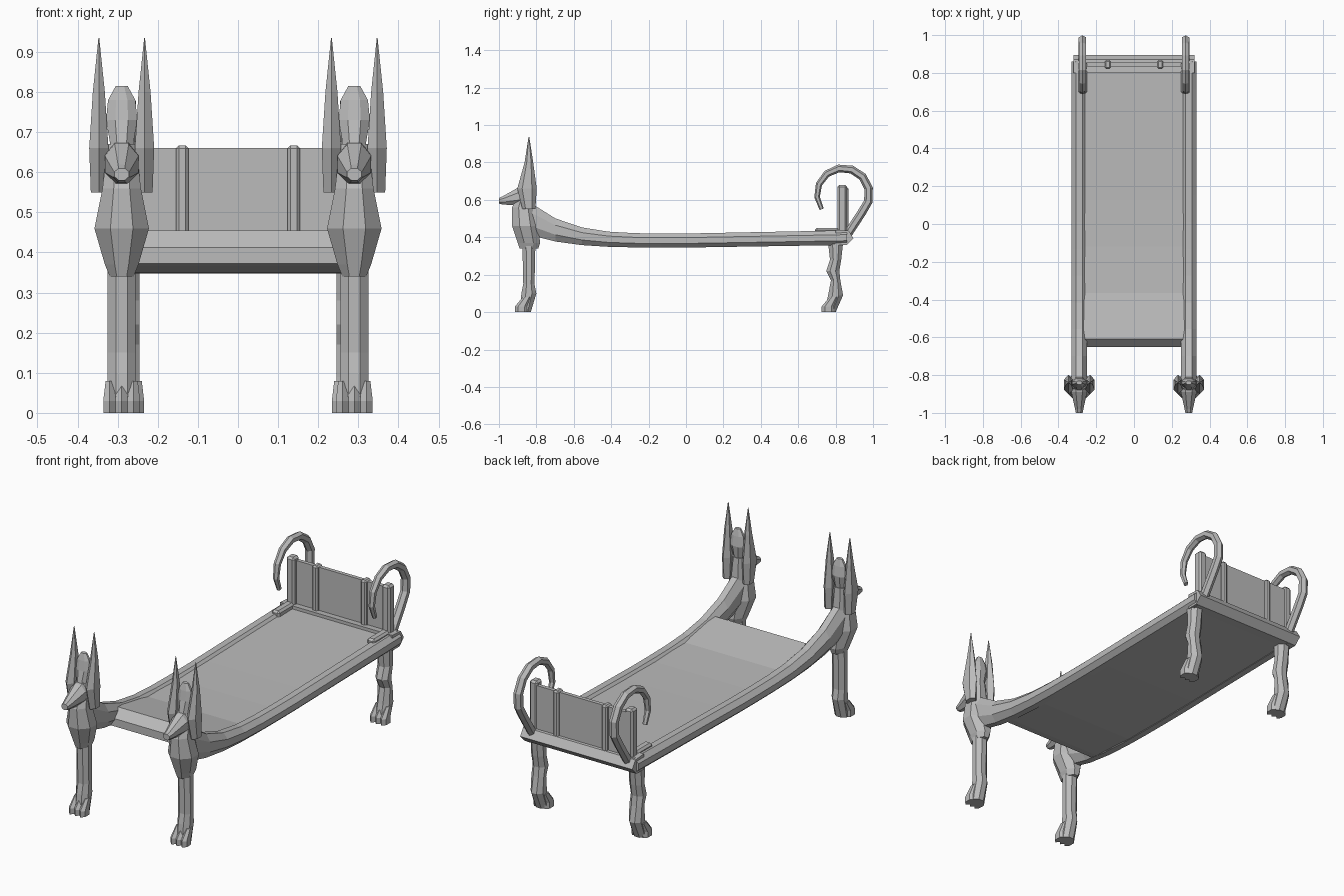
import bpy, bmesh, math
from mathutils import Vector

default_cube = bpy.data.objects.get("Cube")
if default_cube:
    bpy.data.objects.remove(default_cube)

stone = bpy.data.materials.new("pale_grey")
stone.use_nodes = True
stone.diffuse_color = (.5, .5, .5, 1)
stone.node_tree.nodes["Principled BSDF"].inputs["Base Color"].default_value = stone.diffuse_color

SIDE = .29    # distance of each animal from the centre line
FRONT = -.84  # front legs, chest and head
BACK = .8     # back legs


def finish(name, bm, mirror):
    bmesh.ops.recalc_face_normals(bm, faces=bm.faces)
    mesh = bpy.data.meshes.new(name)
    bm.to_mesh(mesh)
    bm.free()
    mesh.materials.append(stone)
    part = bpy.data.objects.new(name, mesh)
    bpy.context.collection.objects.link(part)
    if mirror:
        part.modifiers.new("other_side", "MIRROR")
    return part


def skin(name, rings, mirror=True):
    """Join equal rings of points into a closed tube."""
    bm = bmesh.new()
    loops = [[bm.verts.new(point) for point in ring] for ring in rings]
    for lower, upper in zip(loops, loops[1:]):
        for i in range(len(lower)):
            bm.faces.new((lower[i - 1], lower[i], upper[i], upper[i - 1]))
    bm.faces.new(loops[0])
    bm.faces.new(loops[-1])
    return finish(name, bm, mirror)


def polygon(sides, width, depth):
    """Regular outline with flat sides, stretched to the half sizes."""
    reach = 1 / math.cos(math.pi / sides)
    turns = [math.tau * (i + .5) / sides for i in range(sides)]
    return [(width * reach * math.cos(t), depth * reach * math.sin(t)) for t in turns]


def upright(name, sections, x=SIDE, sides=8):
    """Sections are (height, y, half width, half depth)."""
    return skin(name, [[(x + u, y + v, z) for u, v in polygon(sides, width, depth)]
                       for z, y, width, depth in sections])


def lying(name, sections, x=SIDE, sides=8):
    """Sections are (y, height, half width, half thickness)."""
    return skin(name, [[(x + u, y, z + v) for u, v in polygon(sides, width, depth)]
                       for y, z, width, depth in sections])


def box(name, low, high, bevel=0, mirror=False):
    bm = bmesh.new()
    bmesh.ops.create_cube(bm, size=1)
    low, high = Vector(low), Vector(high)
    for vert in bm.verts:
        vert.co = (low + high) / 2 + vert.co * (high - low)
    part = finish(name, bm, mirror)
    if bevel:
        edge = part.modifiers.new("soft_edge", "BEVEL")
        edge.width = bevel
        edge.segments = 1
    return part


def spread(start, end, steps):
    return [start + (end - start) * i / steps for i in range(steps + 1)]


def rise(y):
    """The bed lifts steeply to the front and gently to the back."""
    return .34 * y ** 4 if y < 0 else .02 * y


def rail_top(y):
    return .42 + rise(y)


def rail_bottom(y):
    return .345 + rise(y) * (.4 if y < 0 else .8)


# Side rails sweeping up into the necks
lying("side_rail", [(y, (rail_top(y) + rail_bottom(y)) / 2, .041, (rail_top(y) - rail_bottom(y)) / 2)
                    for y in spread(FRONT, .86, 12)])

# Curved bed board with a sloping front edge
board = spread(-.61, .86, 6)
outline = [(y, rail_top(y) - .012) for y in board]
outline += [(y, rail_bottom(y) + .002) for y in reversed(board)]
outline += [(-.65, .372), (-.65, .412)]
skin("bed_board", [[(x, y, z) for y, z in outline] for x in (-SIDE, SIDE)], mirror=False)

# Pointed beam across the back
beam = [(.8, .36), (.86, .36), (.895, .395), (.87, .435), (.8, .44)]
skin("back_beam", [[(x, y, z) for y, z in beam] for x in (-.32, .32)], mirror=False)

# Headboard panel, strips, and posts with feet
box("headboard", (-.26, .835, .4), (.26, .855, .66))
box("headboard_strip", (.123, .82, .4), (.155, .868, .667), bevel=.008, mirror=True)
box("headboard_post", (.25, .81, .4), (.295, .86, .68), bevel=.01, mirror=True)
box("post_foot", (.25, .69, .4), (.295, .82, .45), bevel=.01, mirror=True)

# Chest, narrow below and broad in the middle
upright("chest", [(.34, FRONT, .03, .05), (.37, FRONT, .042, .06), (.46, FRONT - .02, .068, .07),
                  (.56, FRONT - .03, .048, .06), (.67, FRONT - .01, .035, .03)])

# Head tapering to the muzzle
lying("head", [(-1, .595, .018, .015), (-.98, .597, .022, .022),
               (-.89, .62, .042, .05), (FRONT, .625, .04, .055)])

# Rounded crest between the ears
upright("crest", [(.62, FRONT - .02, .02, .03), (.73, FRONT, .039, .025),
                  (.78, FRONT, .034, .018), (.815, FRONT, .015, .01)])

# Tall pointed ears, one pair per head
for label, way in (("outer", 1), ("inner", -1)):
    upright(label + "_ear", [(.55, FRONT, .02, .03), (.66, FRONT - .01, .024, .045),
                             (.8, FRONT, .015, .02), (.935, FRONT, .001, .002)],
            x=SIDE + way * .057, sides=6)


def leg(name, x, y, bends):
    """Bends are (height, offset, half depth); every foot has three toes."""
    upright(name, [(z, y + offset, .035, depth) for z, offset, depth in bends], x)
    for toe, side in (("right", -1), ("middle", 0), ("left", 1)):
        upright(f"{name}_{toe}_toe", [(0, y - .04, .016, .03), (.03, y - .04, .016, .03),
                                      (.08, y - .01, .01, .02)], x + side * .03, sides=6)


leg("front_leg", SIDE, FRONT, [(0, -.02, .03), (.1, 0, .04), (.15, 0, .03), (.37, 0, .035)])
leg("back_leg", .28, BACK, [(0, -.03, .03), (.09, 0, .04), (.17, 0, .025),
                            (.22, -.015, .035), (.28, 0, .03), (.37, 0, .04)])

# Curled tails: a short root, then a tapering arc
arc = [math.radians(a) for a in spread(-45, 215, 9)]
path = [Vector((.273, .86, .41))]
path += [Vector((.273, .84 + .14 * math.cos(a), .63 + .14 * math.sin(a))) for a in arc]
rings = []
for i, point in enumerate(path):
    ahead = path[min(i + 1, len(path) - 1)] - path[max(i - 1, 0)]
    outward = ahead.cross(Vector((1, 0, 0))).normalized()
    size = .02 - .013 * (i / len(path)) ** 3
    rings.append([point + Vector((u, 0, 0)) + outward * v for u, v in polygon(6, size, size)])
skin("tail", rings)
